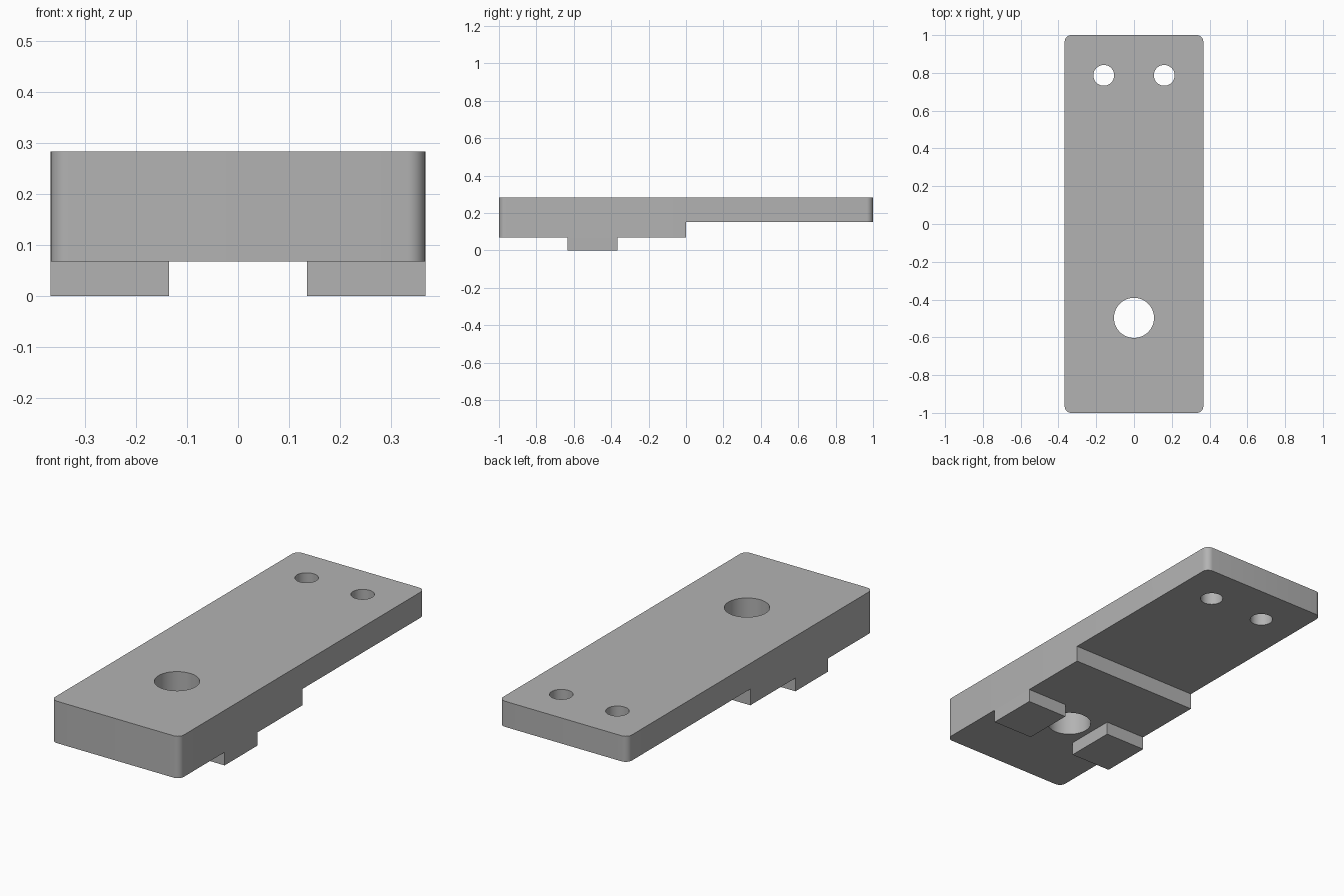
import bpy, bmesh, math

if "Cube" in bpy.data.objects:
    bpy.data.objects.remove(bpy.data.objects["Cube"])

HALF_W, TOP, STEP, BASE = 0.367, 0.284, 0.152, 0.068

grey = bpy.data.materials.new("plain grey")
grey.use_nodes = True
grey.diffuse_color = (0.45, 0.45, 0.45, 1)
grey.node_tree.nodes["Principled BSDF"].inputs["Base Color"].default_value = grey.diffuse_color


def extrude_profile(name, profile, x0, x1, corner=0):
    """Extrude a (y, z) profile along x, optionally rounding the upright end corners."""
    bm = bmesh.new()
    face = bm.faces.new([bm.verts.new((x0, y, z)) for y, z in profile])
    moved = bmesh.ops.extrude_face_region(bm, geom=[face])["geom"]
    bmesh.ops.translate(bm, vec=(x1 - x0, 0, 0),
                        verts=[v for v in moved if isinstance(v, bmesh.types.BMVert)])
    bmesh.ops.recalc_face_normals(bm, faces=bm.faces)
    if corner:
        upright = [e for e in bm.edges
                   if all(abs(v.co.y) > 0.99 for v in e.verts)
                   and abs(e.verts[0].co.z - e.verts[1].co.z) > 0.01]
        bmesh.ops.bevel(bm, geom=upright, offset=corner, offset_type='OFFSET',
                        segments=8, profile=0.5, affect='EDGES')
    mesh = bpy.data.meshes.new(name)
    bm.to_mesh(mesh)
    bm.free()
    mesh.materials.append(grey)
    obj = bpy.data.objects.new(name, mesh)
    bpy.context.collection.objects.link(obj)
    return obj


def drill(target, name, x, y, radius):
    """Cut a round through hole, then remove the cutter."""
    bpy.ops.mesh.primitive_cylinder_add(vertices=64, radius=radius, depth=1, location=(x, y, 0.2))
    cutter = bpy.context.object
    cutter.name = name
    cutter.hide_render = True
    cutter.data.materials.append(grey)
    mod = target.modifiers.new(name, 'BOOLEAN')
    mod.operation, mod.solver, mod.object = 'DIFFERENCE', 'EXACT', cutter
    bpy.context.view_layer.objects.active = target
    bpy.ops.object.modifier_apply(modifier=name)
    bpy.data.objects.remove(cutter)


# Stepped plate: thick front half, thin back half
plate = extrude_profile("stepped_plate",
                        [(-1, BASE), (0, BASE), (0, STEP), (1, STEP), (1, TOP), (-1, TOP)],
                        -HALF_W, HALF_W, corner=0.035)

# One large hole at the front, two small ones at the back
drill(plate, "large_hole", 0, -0.497, 0.106)
for side in (-1, 1):
    drill(plate, "small_hole", side * 0.16, 0.787, 0.055)

bpy.ops.object.select_all(action='DESELECT')
plate.select_set(True)
bpy.context.view_layer.objects.active = plate
bpy.ops.object.shade_smooth_by_angle(angle=math.radians(30))

# Two square feet flush with the sides, either side of the large hole
for side, name in ((-1, "right_foot"), (1, "left_foot")):
    extrude_profile(name, [(-0.633, 0), (-0.367, 0), (-0.367, BASE), (-0.633, BASE)],
                    side * 0.135, side * HALF_W)
